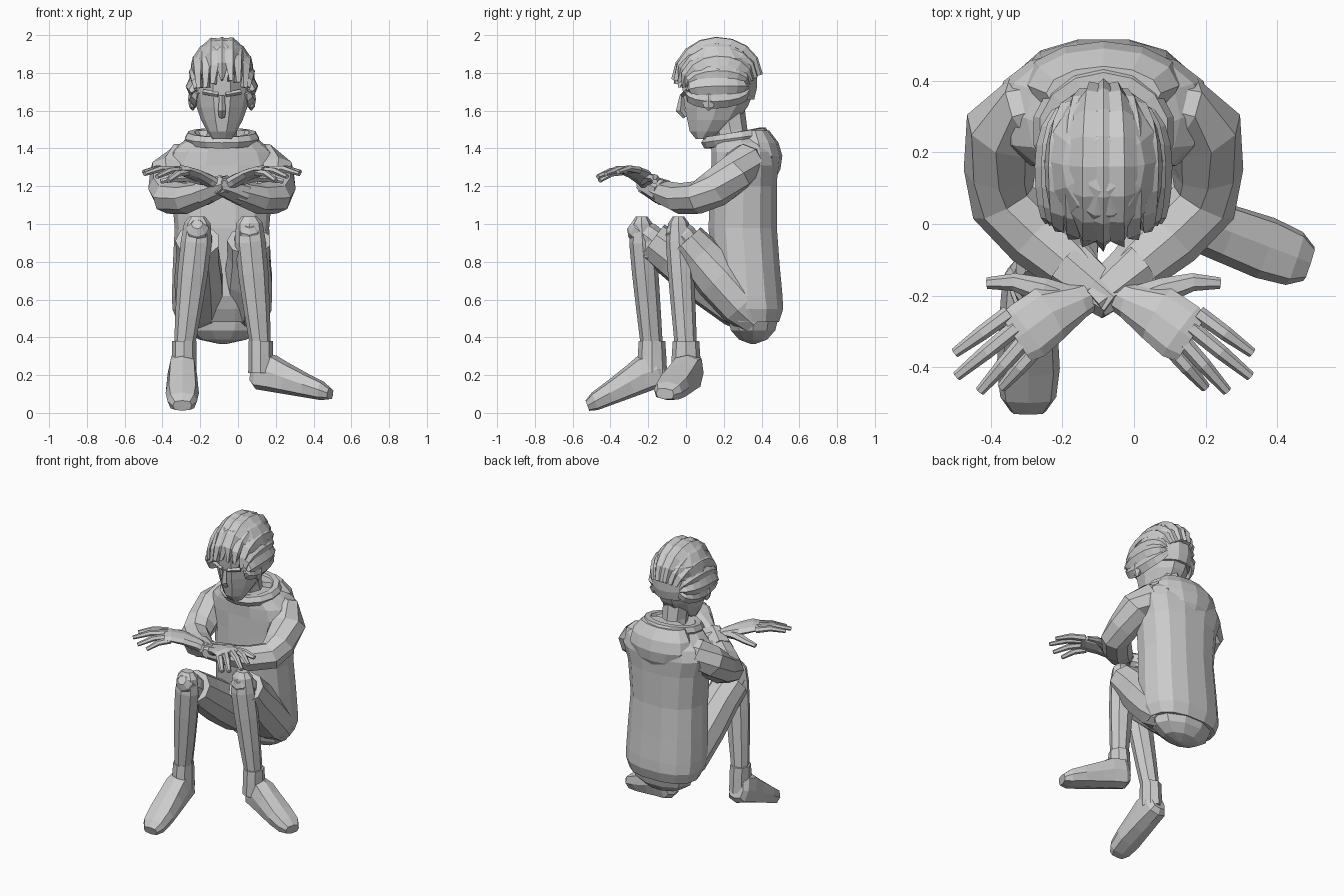
import bpy, bmesh, random
from math import sin, cos, pi, radians
from mathutils import Vector as V, Matrix as M

random.seed(4)
CX = -0.085          # symmetry line of the upper body


def loft(name, secs, n=8, p=1.0, mat=None):
    """Skin rings given as (centre, half axis A, half axis B)."""
    bm = bmesh.new()
    sp = lambda v: (1 if v > 0 else -1) * abs(v) ** p
    rings = []
    for c, a, b in secs:
        rings.append([bm.verts.new(c + a * sp(cos(2 * pi * i / n)) + b * sp(sin(2 * pi * i / n)))
                      for i in range(n)])
    for r0, r1 in zip(rings, rings[1:]):
        for i in range(n):
            bm.faces.new((r0[i], r0[(i + 1) % n], r1[(i + 1) % n], r1[i]))
    bm.faces.new(rings[0])
    bm.faces.new(rings[-1])
    if mat:
        bm.transform(mat)
    bmesh.ops.recalc_face_normals(bm, faces=bm.faces)
    me = bpy.data.meshes.new(name)
    bm.to_mesh(me)
    bm.free()
    ob = bpy.data.objects.new(name, me)
    bpy.context.collection.objects.link(ob)
    return ob


def tube(name, pts, n=8, up=(0, 0, 1), p=1.0):
    """Tube along (x, y, z, half width, half thickness) points."""
    secs = []
    for i, q in enumerate(pts):
        t = V(pts[min(i + 1, len(pts) - 1)][:3]) - V(pts[max(i - 1, 0)][:3])
        side = t.cross(V(up)).normalized()
        secs.append((V(q[:3]), side * q[3], side.cross(t).normalized() * q[-1]))
    return loft(name, secs, n, p)


def stack(name, rows, n=12, p=1.0, x=CX):
    """Horizontal rings (z, centre y, half x, half y)."""
    return loft(name, [(V((x, y, z)), V((a, 0, 0)), V((0, b, 0))) for z, y, a, b in rows], n, p)


def blob(name, c, r, u=10, v=6):
    rows = [(c[2] - r[2] * cos(a), c[1], r[0] * sin(a), r[1] * sin(a))
            for a in [0.1 + (pi - 0.2) * i / v for i in range(v + 1)]]
    return stack(name, rows, u, x=c[0])


# Hooded jumper, collar ring and hood
stack("jumper", [(.48, .35, .235, .145), (.55, .34, .262, .178), (.62, .325, .265, .19),
                 (.78, .315, .26, .185), (.98, .30, .25, .185), (1.20, .305, .27, .18),
                 (1.31, .31, .305, .18), (1.38, .305, .275, .175),
                 (1.43, .295, .215, .165), (1.465, .27, .16, .13)], 14, .85)
ring = []
for i in range(15):
    a = 2 * pi * i / 14
    c = V((CX + .165 * sin(a), .26 - .145 * cos(a), 1.455 - .025 * cos(a)))
    out = V((sin(a), -cos(a), 0))
    ring.append((c, out * .035, V((0, 0, .035))))
loft("collar", ring, 6)
stack("hood", [(1.23, .42, .10, .05), (1.29, .41, .18, .09), (1.36, .40, .22, .11),
               (1.43, .385, .21, .105), (1.495, .365, .16, .075)], 12)
blob("shorts_seat", (-.08, .355, .50), (.225, .14, .135))

# Sleeves, hands and fingers, mirrored with the wrists crossed
for s, tag in ((1, "left"), (-1, "right")):
    m = lambda pts, k: [(CX + k * q[0],) + tuple(q[1:]) for q in pts]
    tube("sleeve_" + tag, m([(.10, .34, 1.35, .08), (.22, .315, 1.33, .10), (.275, .26, 1.27, .115, .105),
                             (.29, .15, 1.185, .10), (.28, .06, 1.14, .095, .088), (.19, -.035, 1.135, .092, .082),
                             (.09, -.12, 1.165, .078, .065), (.06, -.145, 1.175, .068, .06)], s), 8)
    tube("cuff_" + tag, m([(.10, -.115, 1.165, .08, .07), (.02, -.18, 1.195, .066, .058),
                           (-.03, -.22, 1.21, .055, .05)], s), 7)
    h = -s
    tube("palm_" + tag, m([(.02, -.19, 1.20, .04, .034), (.07, -.215, 1.23, .05, .034),
                           (.15, -.25, 1.265, .08, .03), (.215, -.30, 1.285, .085, .026),
                           (.245, -.32, 1.285, .075, .018)], h), 8)
    fingers = [((.265, -.25, 1.285), (.415, -.36, 1.275)), ((.245, -.29, 1.29), (.41, -.425, 1.265)),
               ((.215, -.32, 1.285), (.345, -.467, 1.25)), ((.185, -.345, 1.275), (.285, -.457, 1.23))]
    for i, (a, b) in enumerate(fingers):
        a, b = V(a), V(b)
        mid = a.lerp(b, .5) + V((0, 0, .014))
        tube("finger_%s_%d" % (tag, i), m([(*a, .023, .02), (*mid, .021, .018), (*b, .014, .012)], h), 6)
    tube("thumb_" + tag, m([(.10, -.215, 1.23, .045, .028), (.17, -.185, 1.245, .036, .024),
                            (.25, -.162, 1.24, .025, .02), (.325, -.165, 1.225, .016, .013)], h), 6)

# Neck, head, nose, ears and brow
stack("neck", [(1.38, .27, .09, .09), (1.50, .235, .078, .09), (1.62, .21, .085, .10)], 8)
stack("head", [(1.45, .085, .05, .035), (1.49, .11, .078, .095), (1.55, .14, .11, .14),
               (1.62, .16, .135, .175), (1.69, .17, .15, .195), (1.78, .17, .15, .205),
               (1.88, .17, .13, .17), (1.95, .17, .07, .09)], 10)
tube("nose", [(CX, -.022, 1.68, .014, .012), (CX, -.030, 1.60, .02, .024), (CX, -.005, 1.565, .016, .012)],
     4, up=(0, -1, 0))
for s in (1, -1):
    blob("ear", (CX + s * .155, .12, 1.66), (.025, .04, .06), 6, 4)
    tube("brow", [(CX + s * .02, -.02, 1.685, .012, .012), (CX + s * .10, .005, 1.70, .012, .014)], 4)

# Hair: cap plus ridged locks swept from front to back
stack("hair_cap", [(1.66, .22, .135, .145), (1.72, .195, .158, .185), (1.80, .18, .17, .20),
                   (1.88, .175, .155, .19), (1.94, .165, .115, .145), (1.975, .165, .06, .075)], 14)
N = 13
for k in range(N):
    phi = radians(-106 + 212 * k / (N - 1))
    lift = 1 + (.025 if k % 2 else -.02)
    drop = random.uniform(-.03, .01)
    pts = []
    for i in range(9):
        f = i / 8
        u = .1 + 2.9 * f
        back = u > pi / 2
        bow = sin(u) ** (.7 if back else .9)
        s = .4 + .6 * bow if back else .82 + .18 * bow
        y = .165 - .225 * cos(u) * (1 - .3 * sin(phi) ** 2)
        pts.append((CX + .168 * lift * sin(phi) * s, y,
                    1.725 + .25 * lift * cos(phi) * bow + drop * (1 - f) ** 3,
                    [.007, .034, .042, .045, .045, .043, .040, .035, .020][i], .02))
    tube("hair_lock_%d" % k, pts, 4, up=(sin(phi), 0, cos(phi)))

# Legs: shorts leg, knee, shin, sock and shoe
legs = {"right": ((-.20, .35, .52), (-.215, -.235, .955), (-.285, -.18, .34)),
        "left": ((.055, .35, .52), (.06, -.04, .955), (.12, 0, .34))}
for tag, (hip, knee, ankle) in legs.items():
    H, K, A = V(hip), V(knee), V(ankle)
    row = lambda a, b, f, r, q=None: (*a.lerp(b, f), r, q or r)
    tube("shorts_leg_" + tag, [row(H, K, -.08, .09), row(H, K, .12, .13), row(H, K, .45, .13, .135),
                               row(H, K, .72, .115, .12), row(H, K, .90, .118, .108)], 9)
    tube("knee_" + tag, [row(H, K, .8, .075), row(H, K, .95, .078), row(H, K, 1.06, .06),
                         row(H, K, 1.1, .03)], 8)
    tube("shin_" + tag, [(K.x, K.y, K.z + .085, .04, .03), (K.x, K.y, K.z + .05, .07, .055),
                         row(K, A, .08, .082, .07), row(K, A, .35, .080, .07),
                         row(K, A, .7, .068, .064), row(K, A, 1, .054, .058)], 8, up=(0, -1, 0))
    tube("sock_" + tag, [(A.x, A.y, A.z + .04, .064, .07), (A.x, A.y, A.z - .03, .064, .075),
                         (A.x, A.y, A.z - .13, .066, .08)], 8, up=(0, -1, 0))
    # torn hem flap hanging under the knee
    tube("hem_flap_" + tag, [(K.x + .07, K.y + .07, K.z - .05, .045, .012),
                             (K.x + .06, K.y + .03, K.z - .13, .035, .01),
                             (K.x + .0, K.y + .03, K.z - .19, .01, .008)], 4, up=(1, 0, 0))

shoe = [(.0, .03, .15, .05), (-.03, .0, .19, .072), (-.11, .0, .195, .078), (-.19, .0, .165, .082),
        (-.31, .0, .125, .088), (-.40, .0, .098, .078), (-.445, .012, .07, .05)]
rows = [(V((0, y, (b + t) / 2)), V((w, 0, 0)), V((0, 0, (t - b) / 2))) for y, b, t, w in shoe]
place = {"right": M.Translation((-.295, -.09, .152)) @ M.Rotation(radians(20), 4, 'X'),
         "left": M.Translation((.065, .03, .13)) @ M.Rotation(radians(71), 4, 'Z')
         @ M.Rotation(radians(9), 4, 'X') @ M.Rotation(radians(6), 4, 'Y')}
for tag, mat in place.items():
    loft("shoe_" + tag, rows, 8, .65, mat)
